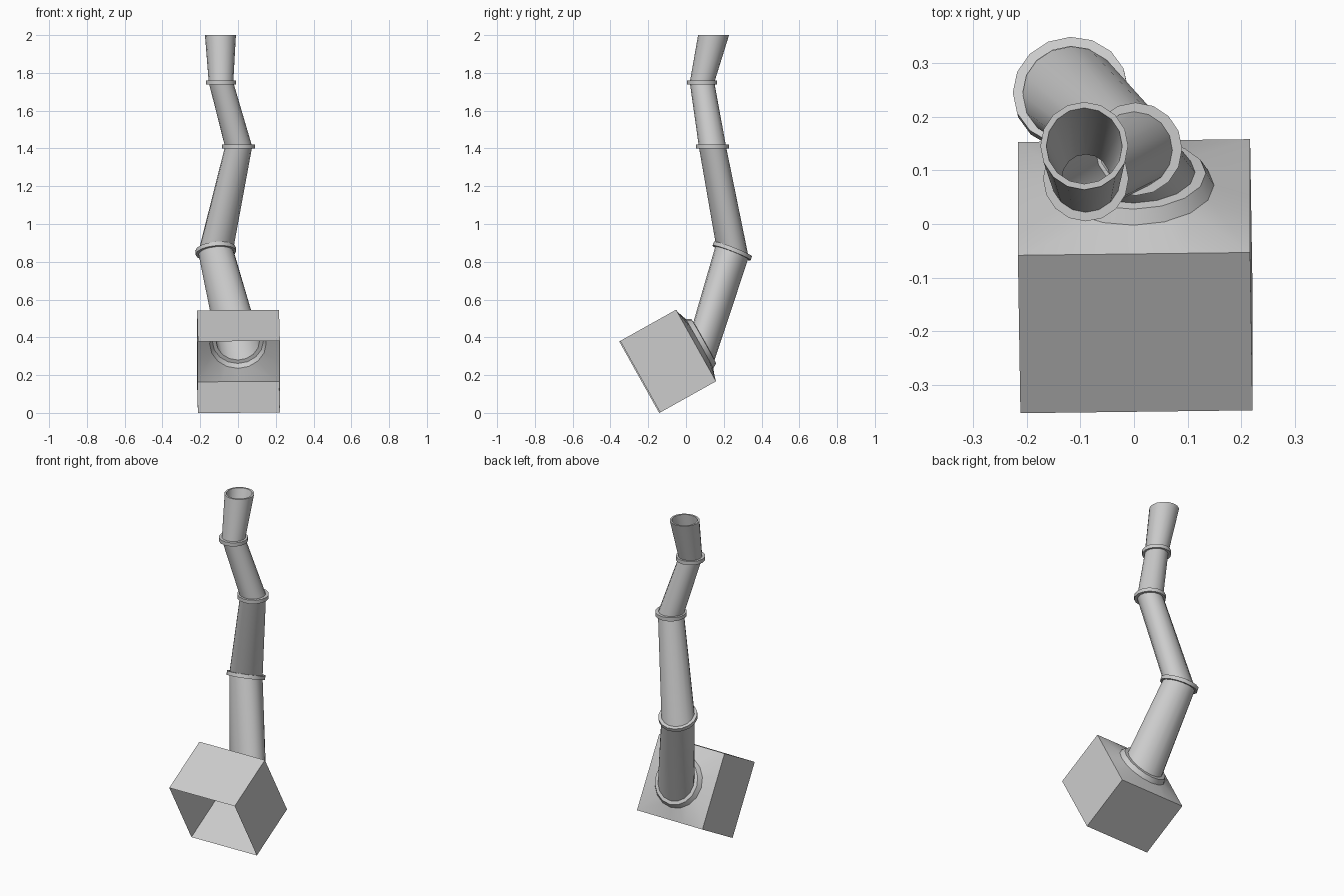
import bpy, bmesh, math
from mathutils import Vector

if "Cube" in bpy.data.objects:
    bpy.data.objects.remove(bpy.data.objects["Cube"])

SIDES = 16


def section(center, normal, size, square=False):
    """Points of a round or square cross-section lying across the normal."""
    c, n = Vector(center), Vector(normal).normalized()
    u = (Vector((1, 0, 0)) - n * n.x).normalized()
    v = n.cross(u)
    pts = []
    for i in range(SIDES):
        a = 2 * math.pi * i / SIDES
        ca, sa = math.cos(a), math.sin(a)
        r = size / max(abs(ca), abs(sa)) if square else size
        pts.append(c + u * ca * r + v * sa * r)
    return pts


def loft(name, sections):
    """Skin a chain of cross-sections into one mesh."""
    bm = bmesh.new()
    rings = [[bm.verts.new(p) for p in s] for s in sections]
    for a, b in zip(rings, rings[1:]):
        for i in range(SIDES):
            j = (i + 1) % SIDES
            bm.faces.new((a[i], a[j], b[j], b[i]))
    mesh = bpy.data.meshes.new(name)
    bm.to_mesh(mesh)
    bm.free()
    obj = bpy.data.objects.new(name, mesh)
    bpy.context.collection.objects.link(obj)
    bpy.ops.object.select_all(action='DESELECT')
    obj.select_set(True)
    bpy.context.view_layer.objects.active = obj
    bpy.ops.object.shade_smooth_by_angle(angle=math.radians(30))
    return obj


# Tilted square hood, open at the front, blending into a round collar
axis = Vector((-0.014, 0.873, 0.488)).normalized()
back = Vector((0, 0.05, 0.355))
loft("hood", [
    section(back - axis * 0.338, axis, 0.217, True),
    section(back, axis, 0.217, True),
    section(back + axis * 0.024, axis, 0.15),
    section(back + axis * 0.05, axis, 0.135),
    section(back + axis * 0.052, axis, 0.115),
])

# Joints along the pipe: centre, normal, pipe radius, flange radius
up = (0, 0, 1)
joints = [
    (back + axis * 0.052, axis, 0.115, None),
    (Vector((-0.118, 0.245, 0.857)), (-0.09, 0.36, 0.93), 0.093, 0.108),
    (Vector((0.003, 0.14, 1.41)), up, 0.072, 0.087),
    (Vector((-0.09, 0.085, 1.75)), up, 0.065, 0.08),
]

# Lower pipe lengths
names = ["lower_pipe", "middle_pipe", "upper_pipe"]
for name, a, b in zip(names, joints, joints[1:]):
    loft(name, [section(*a[:3]), section(*b[:3])])

# Flared outlet with a thick rim and an inner wall
base, top = joints[3][0], Vector((-0.093, 0.146, 2.0))
loft("outlet_pipe", [
    section(base, up, 0.065),
    section(top, up, 0.082),
    section(top, up, 0.071),
    section(base, up, 0.045),
])

# Flanges around each joint
for k, (c, n, r, fr) in enumerate(joints[1:], 1):
    h = Vector(n).normalized() * 0.011
    inner = r - 0.004
    loft(f"flange_{k}", [
        section(c - h, n, inner), section(c - h, n, fr),
        section(c + h, n, fr), section(c + h, n, inner),
    ])
